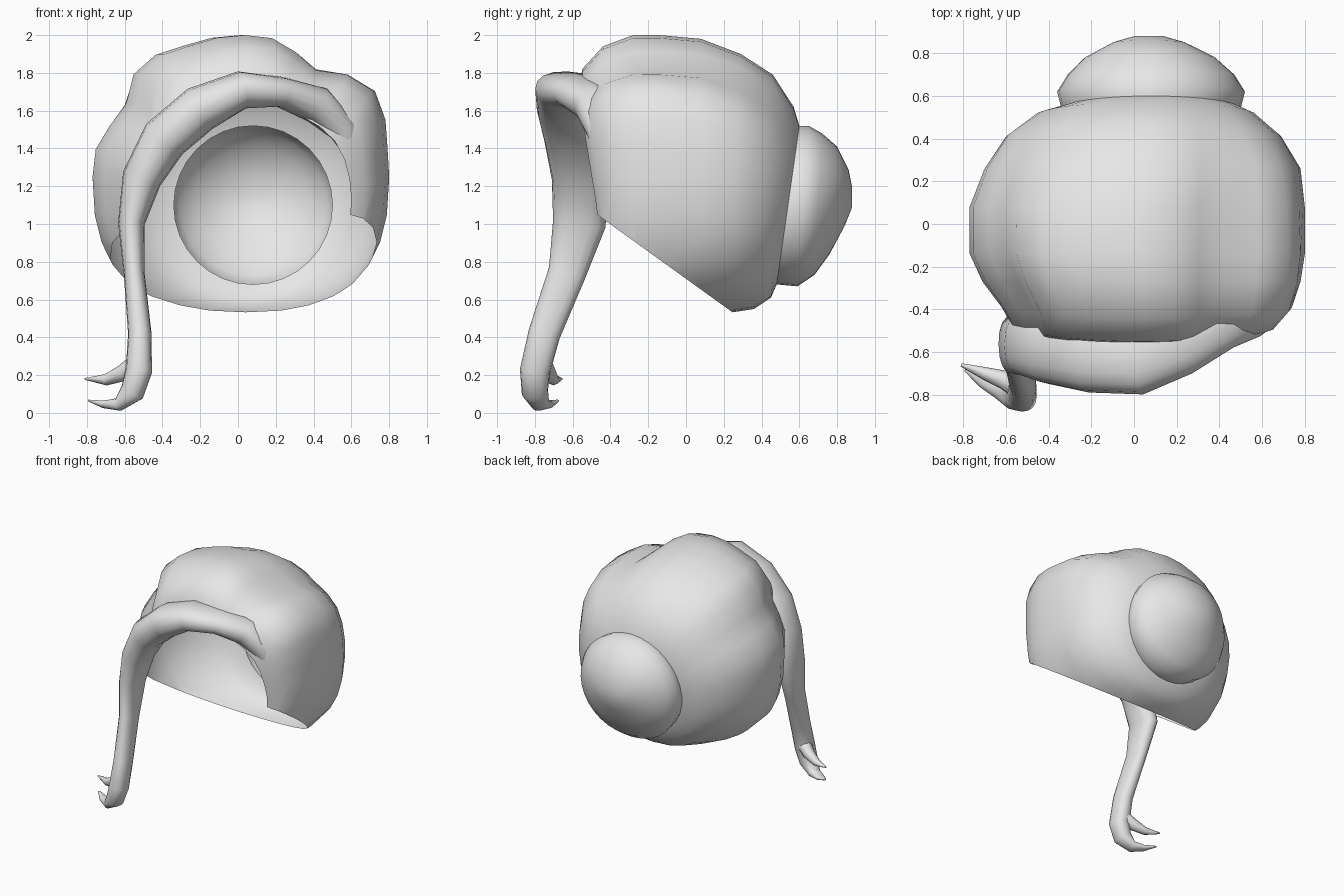
import bpy, bmesh, math
from mathutils import Vector

if "Cube" in bpy.data.objects:
    bpy.data.objects.remove(bpy.data.objects["Cube"])

hair = bpy.data.materials.new("hair grey")
hair.diffuse_color = (0.8, 0.8, 0.8, 1)
hair.use_nodes = True
hair.node_tree.nodes["Principled BSDF"].inputs["Base Color"].default_value = hair.diffuse_color

# Swellings and grooves around the cap: angle, width, amount
BUMPS = ((0.56, 0.24, 0.075), (1.02, 0.18, -0.08), (2.25, 0.16, 0.04), (2.62, 0.17, -0.07))


def finish(name, bm, angle=60):
    me = bpy.data.meshes.new(name)
    bm.to_mesh(me)
    bm.free()
    me.materials.append(hair)
    ob = bpy.data.objects.new(name, me)
    bpy.context.collection.objects.link(ob)
    bpy.context.view_layer.objects.active = ob
    ob.select_set(True)
    bpy.ops.object.shade_smooth_by_angle(angle=math.radians(angle))
    ob.select_set(False)
    return ob


def loft(bm, rings, start=False, end=False):
    """Skin closed rings of points, optionally capping the ends."""
    vs = [[bm.verts.new(p) for p in r] for r in rings]
    n = len(vs[0])
    for a, b in zip(vs, vs[1:]):
        for i in range(n):
            j = (i + 1) % n
            bm.faces.new((a[i], a[j], b[j], b[i]))
    if start:
        bm.faces.new(vs[0][::-1])
    if end:
        bm.faces.new(vs[-1])


def oval(y, x0, x1, z0, z1, tilt, lumps=0.0, low=2.0, n=32):
    """Ring around the y axis, tilted, lumpy above and squarer below."""
    pts = []
    for i in range(n):
        t = 2 * math.pi * i / n
        c, s = math.cos(t), math.sin(t)
        e = 2 / (low if s < 0 else 2.0)
        k = 1 + lumps * sum(a * math.exp(-((t - m) / w) ** 2) for m, w, a in BUMPS)
        pts.append(((x0 + x1) / 2 + (x1 - x0) / 2 * k * math.copysign(abs(c) ** e, c),
                    y + tilt * s,
                    (z0 + z1) / 2 + (z1 - z0) / 2 * k * math.copysign(abs(s) ** e, s)))
    return pts


# Cap: open shell from the bun hole at the back to the brow, trimmed along the nape
bm = bmesh.new()
loft(bm, [oval(*r) for r in (
    (0.54, -0.34, 0.50, 0.68, 1.52, 0.06),
    (0.51, -0.46, 0.57, 0.61, 1.62, 0.06, 0.2, 2.1),
    (0.41, -0.60, 0.69, 0.55, 1.79, 0.05, 0.4, 2.2),
    (0.26, -0.70, 0.78, 0.53, 1.90, 0.03, 0.7, 2.4),
    (0.08, -0.77, 0.80, 0.51, 1.98, 0.0, 1.0, 2.5),
    (-0.14, -0.77, 0.80, 0.50, 2.0, 0.0, 1.2, 2.5),
    (-0.27, -0.71, 0.78, 0.50, 2.0, -0.01, 1.3, 2.5),
    (-0.39, -0.62, 0.74, 0.53, 1.94, -0.05, 1.3, 2.5),
    (-0.46, -0.58, 0.67, 0.56, 1.82, -0.09, 1.1, 2.5),
    (-0.48, -0.56, 0.60, 0.60, 1.67, -0.09, 0.3, 2.5))])
bmesh.ops.bisect_plane(bm, geom=bm.verts[:] + bm.edges[:] + bm.faces[:],
                       plane_co=(0, -0.43, 1.02), plane_no=(0, -0.49, -0.68),
                       clear_outer=True)
finish("hair_cap", bm)

# Bun: hollow dome opening into the cap
bm = bmesh.new()
loft(bm, [oval(*r) for r in (
    (0.54, -0.34, 0.50, 0.68, 1.52, 0.06),
    (0.62, -0.36, 0.52, 0.67, 1.52, 0.03),
    (0.70, -0.31, 0.47, 0.73, 1.48, 0.02),
    (0.78, -0.23, 0.38, 0.84, 1.41, 0.02),
    (0.85, -0.10, 0.24, 0.99, 1.29, 0.01),
    (0.88, 0.0, 0.14, 1.09, 1.19, 0.0))], end=True)
finish("bun", bm)


def strand(name, path, n=12, power=2.0):
    """Tapered lock: each row is x, y, z, half width, half depth."""
    bm = bmesh.new()
    rings = []
    for k, (x, y, z, a, b) in enumerate(path):
        p, q = path[max(k - 1, 0)], path[min(k + 1, len(path) - 1)]
        d = (Vector(q[:3]) - Vector(p[:3])).normalized()
        side = d.cross(Vector((0, 1, 0))).normalized()
        deep = side.cross(d)
        ring = []
        for i in range(n):
            c, s = math.cos(2 * math.pi * i / n), math.sin(2 * math.pi * i / n)
            ring.append(Vector((x, y, z))
                        + side * a * math.copysign(abs(c) ** (2 / power), c)
                        + deep * b * math.copysign(abs(s) ** (2 / power), s))
        rings.append(ring)
    loft(bm, rings, True, True)
    bmesh.ops.recalc_face_normals(bm, faces=bm.faces[:])
    return finish(name, bm)


# Long fringe sweeping over the brow and down one side
strand("fringe_lock", [
    (0.60, -0.43, 1.36, 0.03, 0.05),
    (0.56, -0.45, 1.50, 0.08, 0.08),
    (0.42, -0.48, 1.63, 0.10, 0.11),
    (0.22, -0.56, 1.70, 0.08, 0.15),
    (0.02, -0.63, 1.71, 0.10, 0.17),
    (-0.2, -0.62, 1.61, 0.125, 0.17),
    (-0.39, -0.59, 1.45, 0.125, 0.16),
    (-0.51, -0.56, 1.24, 0.105, 0.15),
    (-0.565, -0.565, 1.0, 0.07, 0.14),
    (-0.55, -0.63, 0.74, 0.055, 0.10),
    (-0.52, -0.75, 0.42, 0.062, 0.085),
    (-0.525, -0.80, 0.22, 0.07, 0.08),
    (-0.56, -0.80, 0.11, 0.065, 0.07),
    (-0.63, -0.77, 0.045, 0.035, 0.05),
    (-0.71, -0.73, 0.045, 0.02, 0.035),
    (-0.79, -0.68, 0.065, 0.005, 0.01)], 16, 2.3)

# Small upper prong at the tip of the lock
strand("tip_prong", [
    (-0.53, -0.77, 0.27, 0.05, 0.06),
    (-0.61, -0.73, 0.21, 0.045, 0.045),
    (-0.70, -0.70, 0.175, 0.03, 0.03),
    (-0.81, -0.66, 0.18, 0.005, 0.008)], 8)
